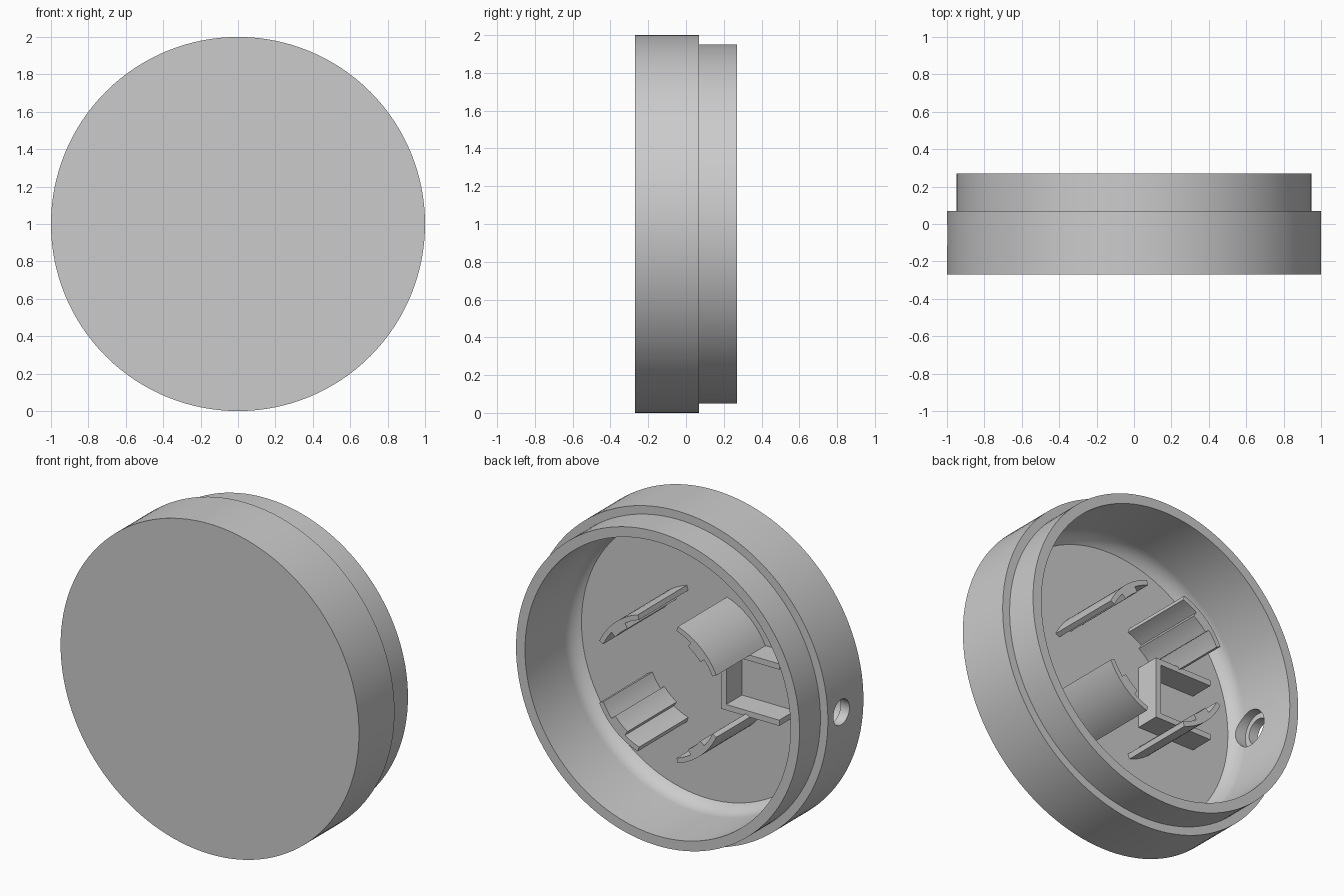
import bpy, bmesh
from math import cos, sin, radians, pi
from mathutils import Matrix

cube = bpy.data.objects.get("Cube")
if cube:
    bpy.data.objects.remove(cube, do_unlink=True)

FLOOR, RIM, CENTRE_Z = -0.2, 0.27, 1.0

grey = bpy.data.materials.new("plain grey")
grey.use_nodes = True
grey.diffuse_color = (0.6, 0.6, 0.6, 1)
grey.node_tree.nodes["Principled BSDF"].inputs["Base Color"].default_value = (0.6, 0.6, 0.6, 1)


def finish(bm, name):
    """Turn a bmesh into a grey object centred on the drum axis."""
    bmesh.ops.remove_doubles(bm, verts=bm.verts, dist=1e-5)
    bmesh.ops.recalc_face_normals(bm, faces=bm.faces)
    mesh = bpy.data.meshes.new(name)
    bm.to_mesh(mesh)
    bm.free()
    obj = bpy.data.objects.new(name, mesh)
    obj.location.z = CENTRE_Z
    mesh.materials.append(grey)
    bpy.context.collection.objects.link(obj)
    return obj


def lathe(name, profile, steps, turn=0):
    """Spin (radius, y) points about the y axis, then turn about z."""
    bm = bmesh.new()
    verts = [bm.verts.new((r, y, 0)) for r, y in profile]
    edges = [bm.edges.new(pair) for pair in zip(verts, verts[1:])]
    bmesh.ops.spin(bm, geom=verts + edges, cent=(0, 0, 0), axis=(0, 1, 0),
                   angle=2 * pi, steps=steps, use_merge=False)
    bmesh.ops.rotate(bm, verts=bm.verts, matrix=Matrix.Rotation(turn, 3, 'Z'))
    return finish(bm, name)


def prism(name, outline, y0, y1):
    """Extrude an (x, z) outline from y0 to y1."""
    bm = bmesh.new()
    face = bm.faces.new([bm.verts.new((x, y0, z)) for x, z in outline])
    grown = bmesh.ops.extrude_face_region(bm, geom=[face])["geom"]
    moved = [v for v in grown if isinstance(v, bmesh.types.BMVert)]
    bmesh.ops.translate(bm, verts=moved, vec=(0, y1 - y0, 0))
    return finish(bm, name)


def smooth(obj):
    bpy.ops.object.select_all(action='DESELECT')
    obj.select_set(True)
    bpy.context.view_layer.objects.active = obj
    bpy.ops.object.shade_smooth_by_angle(angle=radians(30))


# Hollow drum with a stepped lip and a curved foot inside the wall
inner, foot = 0.89, 0.12
profile = [(0, -0.27), (1, -0.27), (1, 0.07), (0.95, 0.07), (0.95, RIM), (inner, RIM)]
sweep = radians(54)
for i in range(9):
    a = sweep * i / 8
    profile.append((inner - foot * (1 - cos(a)),
                    FLOOR + foot * (sin(sweep) - sin(a))))
profile.append((0, FLOOR))
drum = lathe("drum_shell", profile, 128)

# Stepped hole through the side wall
cutter = lathe("side_hole_cutter",
               [(0, 0.78), (0.11, 0.78), (0.11, 0.94), (0.077, 0.94), (0.077, 1.1), (0, 1.1)],
               40, turn=pi / 2)
cutter.location.y = -0.06
cutter.hide_render = True
bpy.context.view_layer.update()
cut = drum.modifiers.new("side_hole", 'BOOLEAN')
cut.operation, cut.solver, cut.object = 'DIFFERENCE', 'EXACT', cutter
bpy.context.view_layer.objects.active = drum
bpy.ops.object.modifier_apply(modifier=cut.name)
bpy.data.objects.remove(cutter, do_unlink=True)
smooth(drum)


# Four curved clips, each with a rib on its inner face
def arc(radius, start, end, steps):
    for i in range(steps + 1):
        a = radians(start + (end - start) * i / steps)
        yield radius * cos(a), radius * sin(a)


clip = (list(arc(0.435, 25.5, 72, 14)) + list(arc(0.405, 72, 57, 5))
        + list(arc(0.372, 57, 40, 5)) + list(arc(0.405, 40, 25.5, 5)))
for sx, side in ((1, "left"), (-1, "right")):
    for sz, level in ((1, "upper"), (-1, "lower")):
        smooth(prism(f"{level}_{side}_clip", [(x * sx, z * sz) for x, z in clip],
                     FLOOR - 0.01, RIM))

# Three-sided holder, open towards the side hole
near, far, half, wall = -0.2, -0.59, 0.188, 0.035
holder = [(far, half), (near, half), (near, -half), (far, -half),
          (far, wall - half), (near - wall, wall - half),
          (near - wall, half - wall), (far, half - wall)]
prism("socket_holder", holder, FLOOR - 0.01, -0.05)
